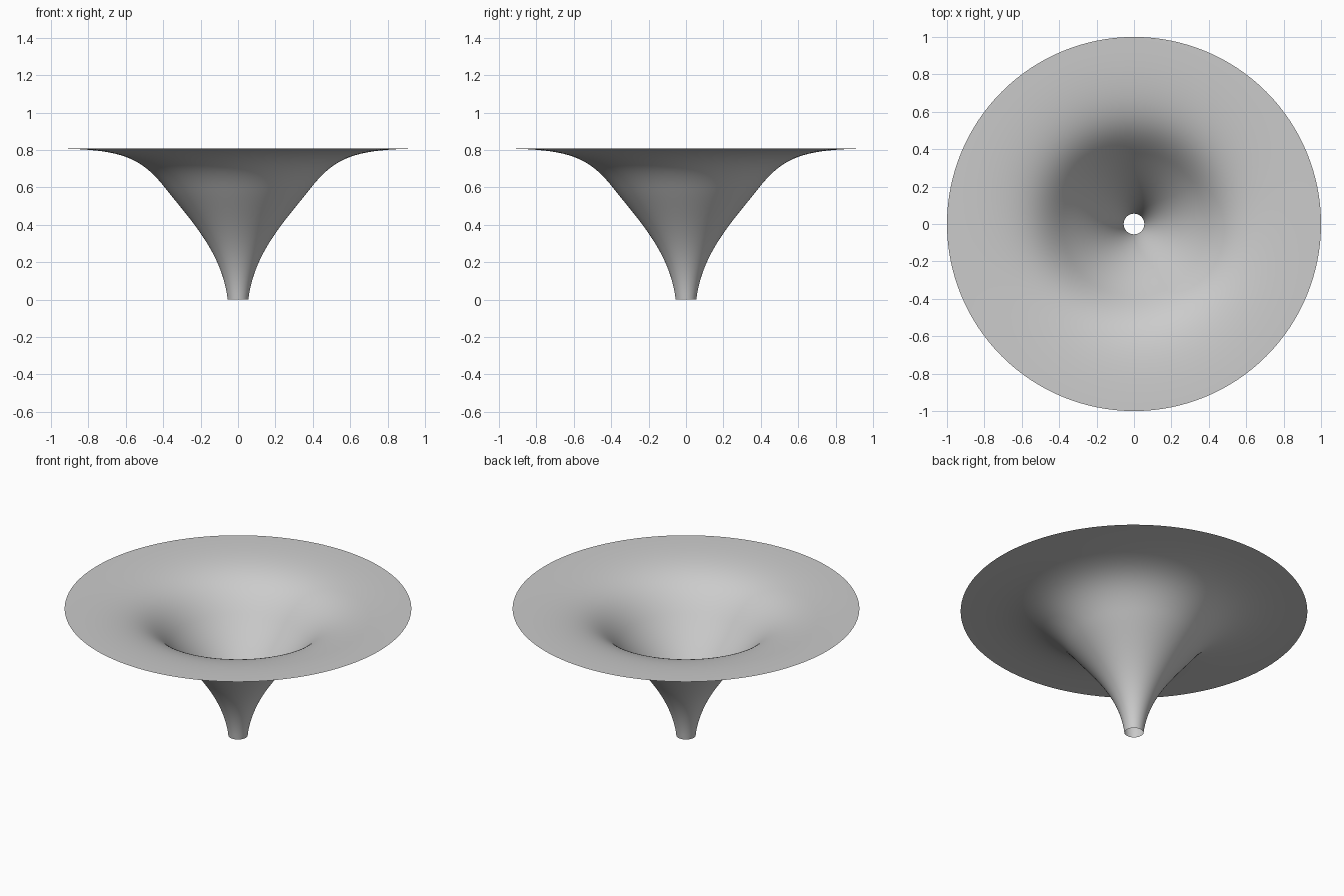
import bpy, bmesh, math
from mathutils import Vector
from mathutils.geometry import interpolate_bezier

cube = bpy.data.objects.get("Cube")
if cube:
    bpy.data.objects.remove(cube, do_unlink=True)

SIDES = 128

# Material
grey = bpy.data.materials.new("plain_grey")
grey.use_nodes = True
colour = (0.6, 0.6, 0.6, 1)
grey.diffuse_color = colour
grey.node_tree.nodes["Principled BSDF"].inputs["Base Color"].default_value = colour

# Profile: flaring throat, then a lip that levels out into a flat rim
def bezier(points, count):
    return interpolate_bezier(*[Vector((r, 0, z)) for r, z in points], count)

throat = bezier([(0.055, 0), (0.085, 0.25), (0.25, 0.42), (0.38, 0.585)], 24)
lip = bezier([(0.38, 0.585), (0.52, 0.765), (0.62, 0.805), (1, 0.808)], 28)
profile = throat + lip[1:]

# Revolve the profile into an open, single-walled funnel
bm = bmesh.new()
verts = [bm.verts.new(p) for p in profile]
edges = [bm.edges.new(pair) for pair in zip(verts, verts[1:])]
bmesh.ops.spin(bm, geom=verts + edges, cent=(0, 0, 0), axis=(0, 0, 1),
               angle=math.tau, steps=SIDES, use_merge=True)
bmesh.ops.remove_doubles(bm, verts=bm.verts, dist=0.0001)

# Face the surface upward and shade it smooth
bm.normal_update()
for face in bm.faces:
    face.smooth = True
    if face.normal.z < 0:
        face.normal_flip()

mesh = bpy.data.meshes.new("funnel")
bm.to_mesh(mesh)
bm.free()
mesh.materials.append(grey)
funnel = bpy.data.objects.new("funnel", mesh)
bpy.context.collection.objects.link(funnel)
